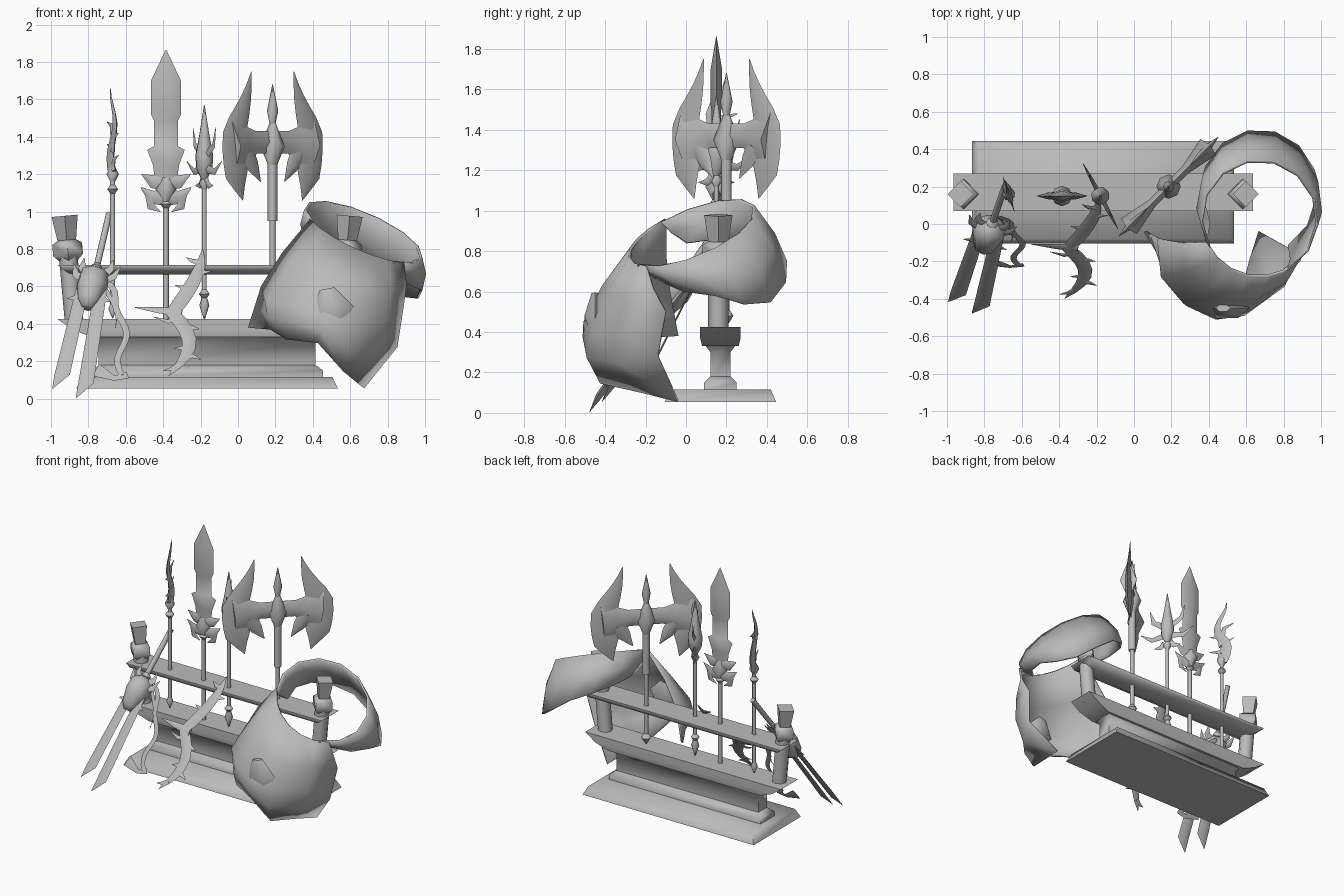
import bpy, bmesh
from math import sin, cos, pi, tau, radians
from mathutils import Vector, Matrix

cube = bpy.data.objects.get("Cube")
if cube:
    bpy.data.objects.remove(cube)

grey = bpy.data.materials.new("plain grey")
grey.use_nodes = True
grey.diffuse_color = (.5, .5, .5, 1)
shader = grey.node_tree.nodes["Principled BSDF"]
shader.inputs["Base Color"].default_value = grey.diffuse_color


def finish(name, bm, matrix=None, angle=60):
    bmesh.ops.recalc_face_normals(bm, faces=bm.faces)
    mesh = bpy.data.meshes.new(name)
    bm.to_mesh(mesh)
    bm.free()
    mesh.materials.append(grey)
    part = bpy.data.objects.new(name, mesh)
    bpy.context.collection.objects.link(part)
    if matrix:
        part.matrix_world = matrix
    bpy.ops.object.select_all(action="DESELECT")
    part.select_set(True)
    bpy.context.view_layer.objects.active = part
    bpy.ops.object.shade_smooth_by_angle(angle=radians(angle))
    return part


def skin(bm, rings, closed=True):
    rows = [[bm.verts.new(point) for point in ring] for ring in rings]
    count = len(rows[0])
    for low, high in zip(rows, rows[1:]):
        for i in range(count if closed else count - 1):
            j = (i + 1) % count
            bm.faces.new((low[i], low[j], high[j], high[i]))
    if closed:
        bm.faces.new(rows[0])
        bm.faces.new(rows[-1])


def frame(origin, across, along):
    """Placement whose local x runs across and local z runs along."""
    along = Vector(along).normalized()
    across = Vector(across)
    across = (across - along * across.dot(along)).normalized()
    matrix = Matrix((across, along.cross(across), along)).transposed().to_4x4()
    matrix.translation = origin
    return matrix


def upright(x, y, degrees=0):
    return Matrix.Translation((x, y, 0)) @ Matrix.Rotation(radians(degrees), 4, "Z")


def sweep(name, place, path, flat=1, sides=4, mirror=False):
    """Sweep an oval section along a planar path of (across, along, half width)."""
    bm = bmesh.new()
    for side in ((1, -1) if mirror else (1,)):
        spine = [Vector((side * u, 0, v)) for u, v, width in path]
        rings = []
        for i, point in enumerate(spine):
            before = spine[max(i - 1, 0)]
            after = spine[min(i + 1, len(spine) - 1)]
            wide = (after - before).normalized().cross(Vector((0, 1, 0)))
            deep = Vector((0, flat, 0))
            radius = max(path[i][2], .002)
            turns = [tau * k / sides for k in range(sides)]
            rings.append([point + (wide * cos(a) + deep * sin(a)) * radius for a in turns])
        skin(bm, rings)
    return finish(name, bm, place)


def straight(name, place, profile, flat=1, sides=8):
    return sweep(name, place, [(0, along, width) for along, width in profile], flat, sides)


def rod(name, place, low, high, radius):
    return straight(name, place, [(low, radius), (high, radius)])


def bead(name, place, height, radius, length):
    ends = [(height - length, 0), (height, radius), (height + length, 0)]
    return straight(name, place, ends)


def spike(name, place, root, tip, width, bend=0, mirror=False):
    """Pointed thorn that bows sideways by the given share of its length."""
    root, tip = Vector(root), Vector(tip)
    step = tip - root
    middle = root + step * .5 + step.orthogonal() * bend
    path = [(*root, width), (*middle, width * .7), (*tip, 0)]
    return sweep(name, place, path, flat=.5, mirror=mirror)


def sampled(rule, steps=10):
    return [rule(i / steps) for i in range(steps + 1)]


def stack(name, rows):
    """Rectangular sections of (height, half length, half depth)."""
    corners = ((-1, -1), (1, -1), (1, 1), (-1, 1))
    bm = bmesh.new()
    skin(bm, [[(sx * length, sy * depth, z) for sx, sy in corners] for z, length, depth in rows])
    return finish(name, bm, upright(-.165, .17), angle=75)


# rack
stack("base_plate", [(.055, .7, .275), (.115, .67, .25)])
stack("pedestal_foot", [(.11, .62, .08), (.15, .62, .08), (.18, .58, .05)])
stack("pedestal", [(.17, .58, .05), (.3, .58, .05), (.34, .6, .08)])
stack("lower_beam", [(.33, .62, .09), (.37, .72, .1), (.425, .8, .1)])
stack("upper_rail", [(.665, .73, .05), (.69, .77, .1), (.715, .8, .1)])
for side, sign in (("right", -1), ("left", 1)):
    post = frame((-.165 + sign * .71, .16, .4), (1, 0, 0), (sign * .09, 0, 1))
    rod(side + "_post", post, 0, .36, .05)
    straight(side + "_post_knob", post, [(.34, .05), (.37, .08), (.43, .08), (.45, .05)], sides=4)
    straight(side + "_post_cup", post, [(.45, .05), (.58, .07)], sides=4)

# flame spear
spear = upright(-.67, .16, -72)
rod("spear_shaft", spear, .45, 1.2, .014)
bead("spear_foot", spear, .48, .025, .05)
bead("spear_collar", spear, 1.12, .03, .04)
bead("spear_socket", spear, 1.2, .035, .06)
sweep("spear_blade", spear,
      sampled(lambda t: (-.04 * sin(t * 8), 1.2 + .46 * t, .05 * (1 - t) ** .7)), flat=.5)
for i in range(4):
    sign, height = (-1) ** i, 1.2 + .06 * i
    spike(f"spear_barb_{i}", spear, (0, height), (sign * .1, height + .1), .025, sign * .3)

# great sword
sword = upright(-.385, .15)
rod("sword_grip", sword, .42, 1.1, .015)
bead("sword_collar", sword, 1.04, .03, .04)
bead("sword_hub", sword, 1.12, .055, .1)
straight("sword_blade", sword, [(1.1, .05), (1.25, .07), (1.33, .1), (1.35, .065), (1.49, .065),
                                (1.52, .08), (1.7, .08), (1.865, 0)], flat=.35, sides=4)
spike("sword_guard", sword, (0, 1.08), (.135, 1.13), .05, -.2, mirror=True)
spike("sword_upper_guard", sword, (0, 1.16), (.13, 1.2), .05, -.15, mirror=True)
spike("sword_guard_hook", sword, (.08, 1.08), (.03, 1), .03, .3, mirror=True)

# thorned staff
staff = upright(-.18, .15, -62)
rod("staff_shaft", staff, .5, 1.2, .013)
bead("staff_foot", staff, .5, .028, .08)
bead("staff_foot_ring", staff, .56, .03, .04)
bead("staff_collar", staff, 1.15, .03, .05)
straight("staff_bulb", staff, [(1.17, .015), (1.23, .045), (1.3, .05), (1.4, .03), (1.57, 0)])
for i, (height, reach, rise) in enumerate(((1.17, .1, -.03), (1.23, .2, .04), (1.3, .13, .15))):
    spike(f"staff_thorns_{i}", staff, (.02, height), (reach, height + rise), .025, -.2, mirror=True)

# double axe
axe = upright(.185, .2, 45)
rod("axe_shaft", axe, .45, 1, .016)
rod("axe_socket", axe, .95, 1.25, .026)
bead("axe_foot", axe, .48, .035, .05)
bead("axe_hub", axe, 1.35, .065, .16)
bead("axe_point", axe, 1.54, .03, .14)
sweep("axe_web", axe, [(0, 1.37, .06), (.12, 1.37, .06), (.2, 1.36, .1), (.3, 1.35, .15)],
      flat=.4, mirror=True)


def crescent(t):
    flick = .035 * max(0, sin(tau * (t - .5)))
    width = .085 * min(1, t * 5, (1 - t) * 2.2)
    return .225 - .065 * t + .1 * sin(pi * t) - flick, 1.06 + .69 * t, width


sweep("axe_crescent", axe, sampled(crescent), flat=.25, mirror=True)
spike("axe_lower_barb", axe, (.2, 1.32), (.09, 1.16), .06, mirror=True)

# twin blades leaning on the rack
twin = frame((-.78, -.06, .6), (1, -.2, 0), (.2, .58, .85))
rod("twin_handle", twin, 0, .48, .018)
bead("twin_collar", twin, .12, .035, .05)
for side, root, end, length in (("right", -.05, -.05, .68), ("left", .05, .09, .73)):
    blade = [(root, 0, .035), (end, .1 - length, .042), (end - .035, -length, 0)]
    sweep(side + "_twin_blade", twin, blade, flat=.4)
straight("skull_guard", twin, [(-.14, .03), (-.1, .06), (0, .085), (.08, .08), (.12, .02)])
for i, (root, reach, rise) in enumerate(((.04, .13, .1), (-.04, .12, -.05), (.08, .08, .1))):
    spike(f"skull_horns_{i}", twin, (.04, root), (reach, root + rise), .03, -.2, mirror=True)

# ribbons hanging from the skull
hang = frame((-.7, .02, .6), (1, 0, 0), (0, .45, .89))
sweep("ribbon", hang, sampled(
    lambda t: (.08 + .025 * cos(t * 11) - .13 * (1 - t) ** 8, .04 - .57 * t, .017), 16), flat=.25)
sweep("inner_ribbon", hang, sampled(
    lambda t: (.07 * sin(t * 2) - .02, -.25 * t, .015 * (1 - t))), flat=.25)
sweep("ribbon_tail", hang, [(.11, -.53, .02), (.04, -.55, .015), (-.06, -.5, .04)], flat=.1)

# winged bow leaning on the rack
bow = frame((-.3, -.13, .46), (1, 0, 0), (0, .62, .78))


def limb(t):
    s = 2 * t - 1
    swing = .16 * sin(s * pi / 2) if s > 0 else .1 * sin(-s * pi)
    return swing - .05 - .02 * max(-s, 0), .43 * s, .04 * (1 - s ** 4)


sweep("bow_limbs", bow, sampled(limb, 14), flat=.35)
spike("bow_beak", bow, (0, 0), (-.25, .035), .03)
spike("bow_crest", bow, (0, -.03), (-.15, -.03), .02, .2)
for i, t in enumerate((.08, .16, .24, .38, .7, .8, .9)):
    u, v, width = limb(t)
    outward = .08 if i % 2 else -.08
    spike(f"bow_feather_{i}", bow, (u, v), (u + outward, v + .04 * (2 * t - 1)), .02, .1)


# great helm
def oval(degrees, middle, depth):
    a = radians(degrees)
    return .67 + .31 * cos(a), middle + depth * sin(a)


def rim(degrees):
    x, y = oval(degrees, .03, .31)
    return Vector((x, y, .89 - .4 * (x - .67) + .35 * (y - .03)))


def band_hem(degrees):
    x, y = oval(degrees, .17, .33)
    dip = .08 * max(0, cos(radians(2 * degrees - 90))) if degrees < 120 else 0
    return Vector((x, y, .72 - .45 * (x - .67) - dip))


def shell(name, columns):
    bm = bmesh.new()
    skin(bm, columns, closed=False)
    part = finish(name, bm)
    thickness = part.modifiers.new("thickness", "SOLIDIFY")
    thickness.thickness = .015
    thickness.offset = 0


def bulged(a, b, amount):
    """Midpoint of two points pushed away from the middle of the helm."""
    middle = (a + b) / 2
    away = middle - Vector((.6, .1, middle.z))
    return middle + away.normalized() * amount


shell("helm_band", [(rim(a), bulged(rim(a), band_hem(a), .02), band_hem(a))
                    for a in range(-60, 211, 27)])

cheeks = [(.13, -.08, .6), (.15, -.28, .52), (.28, -.43, .5), (.46, -.5, .45),
          (.62, -.46, .4), (.8, -.33, .4), (.88, -.1, .5)]
hems = [(.06, -.04, .38), (.18, -.24, .37), (.26, -.38, .32), (.43, -.46, .3),
        (.56, -.42, .15), (.62, -.2, .1), (.67, -.04, .06)]
front = []
for i, (cheek, hem) in enumerate(zip(cheeks, hems)):
    top, cheek, hem = rim(205 + 18 * i), Vector(cheek), Vector(hem)
    front.append((top, bulged(top, cheek, .02), cheek, bulged(cheek, hem, .1 * (i / 6) ** 2), hem))
shell("helm_front", front)

# raised cheek ridge
ridge = frame((.5, -.45, .47), (1, 0, 0), (.2, 0, -1))
straight("cheek_ridge", ridge, [(-.12, .04), (0, .12), (.1, .04)], flat=.5, sides=6)
